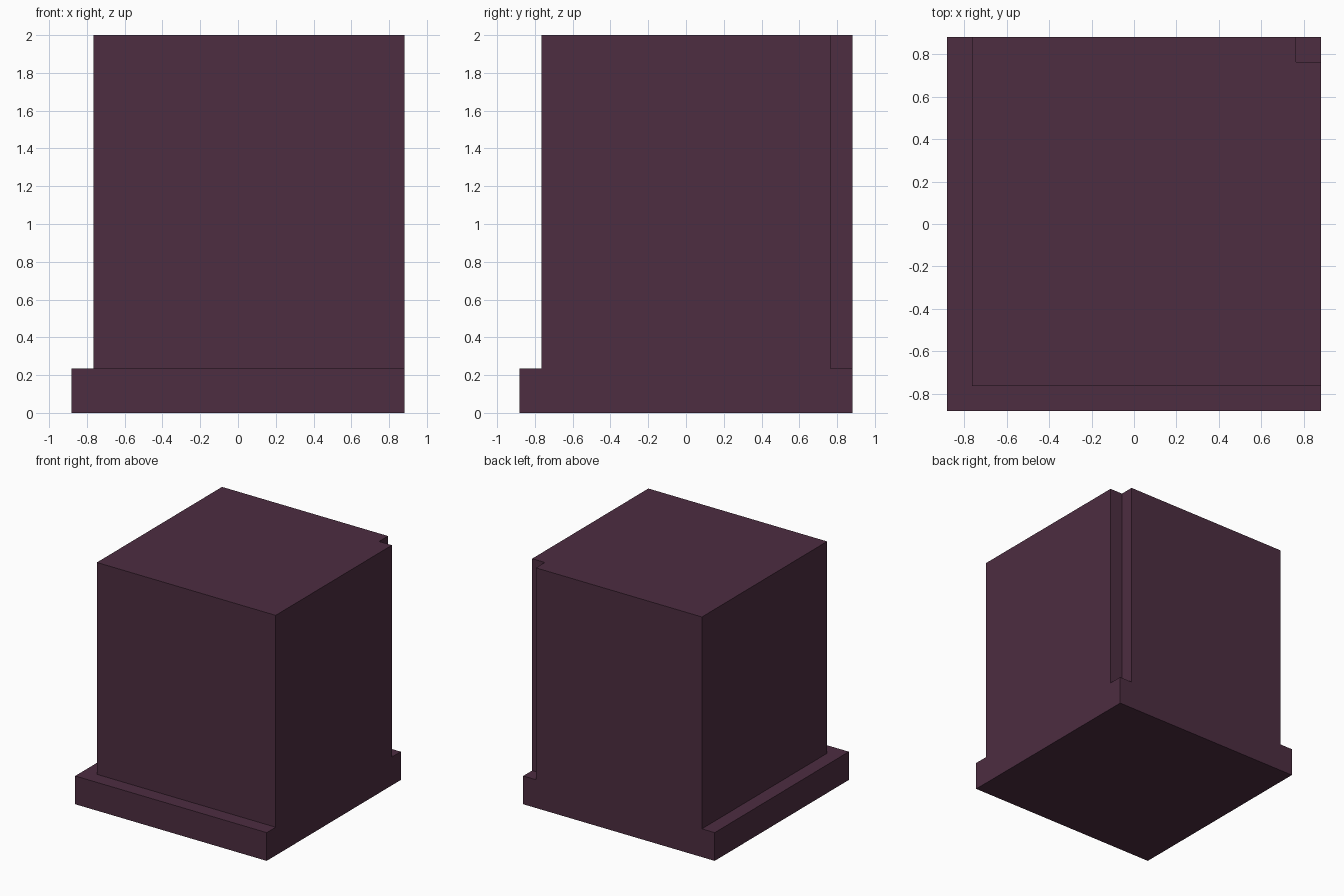
import bpy, bmesh

if "Cube" in bpy.data.objects:
    bpy.data.objects.remove(bpy.data.objects["Cube"])

U = 2 / 17                      # one block unit: the model is 17 units tall
W, H, STEP = 7.5, 17, 2         # half width, height, plinth height


def material(name, colour):
    mat = bpy.data.materials.new(name)
    mat.diffuse_color = (*colour, 1)
    mat.use_nodes = True
    mat.node_tree.nodes["Principled BSDF"].inputs["Base Color"].default_value = mat.diffuse_color
    return mat


def prism(bm, outline, z0, z1):
    """Closed prism from a counter-clockwise outline, in block units."""
    base = bm.faces.new([bm.verts.new((x * U, y * U, z0 * U)) for x, y in outline])
    top = bmesh.ops.extrude_face_region(bm, geom=[base], use_keep_orig=True)["geom"]
    verts = [v for v in top if isinstance(v, bmesh.types.BMVert)]
    bmesh.ops.translate(bm, verts=verts, vec=(0, 0, (z1 - z0) * U))
    bmesh.ops.recalc_face_normals(bm, faces=bm.faces)


def make_object(name, outline, z0, z1, mat):
    bm = bmesh.new()
    prism(bm, outline, z0, z1)
    mesh = bpy.data.meshes.new(name)
    bm.to_mesh(mesh)
    bm.free()
    mesh.materials.append(mat)
    obj = bpy.data.objects.new(name, mesh)
    bpy.context.collection.objects.link(obj)
    return obj


def rect(x0, y0, x1, y1):
    return [(x0, y0), (x1, y0), (x1, y1), (x0, y1)]


plum = material("dark plum", (0.0742, 0.0262, 0.0529))

# Full block with a square footprint
block = make_object("stepped_block", rect(-W, -W, W, W), 0, H, plum)

# Cutter: L-shaped step along the front and left, leaving the plinth ledge
I = 1 - W
ledge = [(-W - 1, -W - 1), (W + 1, -W - 1), (W + 1, I), (I, I), (I, W + 1), (-W - 1, W + 1)]
cutters = [make_object("ledge_cutter", ledge, STEP, H + 1, plum)]

# Cutter: square notch down the back right corner
cutters.append(make_object("corner_notch_cutter", rect(W - 1, W - 1, W + 1, W + 1), STEP, H + 1, plum))

bpy.context.view_layer.objects.active = block
for cutter in cutters:
    mod = block.modifiers.new(cutter.name, "BOOLEAN")
    mod.operation = "DIFFERENCE"
    mod.solver = "EXACT"
    mod.object = cutter
    bpy.ops.object.modifier_apply(modifier=mod.name)
    bpy.data.objects.remove(cutter)
